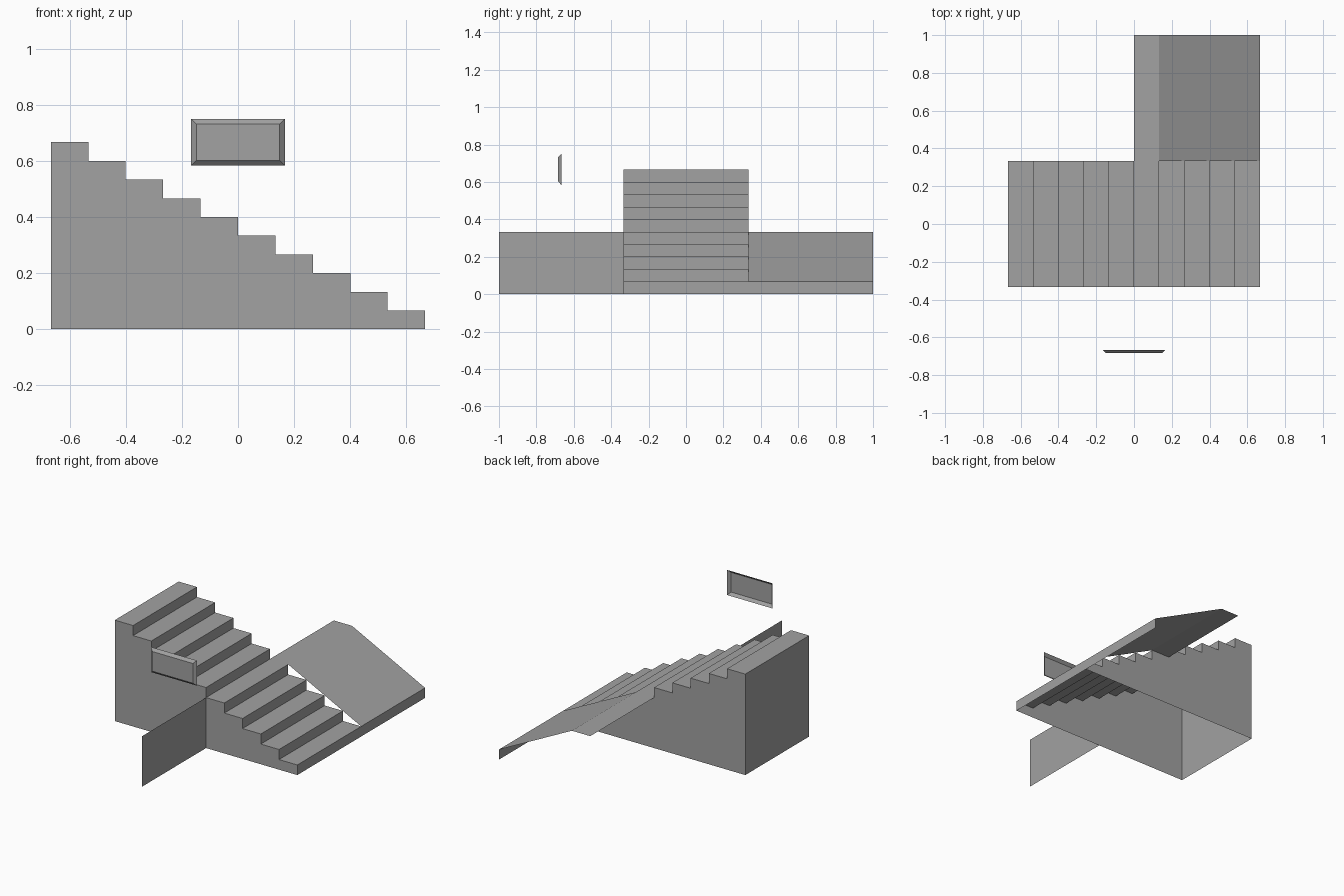
import bpy
import bmesh

old = bpy.data.objects.get("Cube")
if old:
    bpy.data.objects.remove(old, do_unlink=True)

# One plain grey for everything
GREY = (0.36, 0.36, 0.36, 1.0)
grey = bpy.data.materials.new("plain_grey")
grey.use_nodes = True
grey.diffuse_color = GREY
grey.node_tree.nodes["Principled BSDF"].inputs["Base Color"].default_value = GREY

STEPS = 10
RUN = 4 / 30
RISE = 2 / 30
END = STEPS * RUN / 2      # half length of the stairs
SIDE = 1 / 3               # half width of the stairs
MID = STEPS // 2 * RISE    # height of the middle tread


def finish(name, bm):
    mesh = bpy.data.meshes.new(name)
    bm.to_mesh(mesh)
    bm.free()
    mesh.materials.append(grey)
    obj = bpy.data.objects.new(name, mesh)
    bpy.context.collection.objects.link(obj)
    return obj


def sheet(name, path, y0, y1, capped=False):
    """Sweep an x-z path along y, optionally closing both sides."""
    bm = bmesh.new()
    near = [bm.verts.new((x, y0, z)) for x, z in path]
    far = [bm.verts.new((x, y1, z)) for x, z in path]
    for i in range(len(path) - 1):
        bm.faces.new((near[i], near[i + 1], far[i + 1], far[i]))
    if capped:
        bm.faces.new(near[::-1])
        bm.faces.new(far)
    return finish(name, bm)


# Staircase shell, open underneath
profile = [(-END, 0)]
for i in range(STEPS):
    z = (STEPS - i) * RISE
    profile += [(-END + i * RUN, z), (-END + (i + 1) * RUN, z)]
profile.append((END, 0))
sheet("staircase", profile, -SIDE, SIDE, capped=True)

# Ramp beside the lower steps: landing, slope and end lip
sheet("ramp", [(0, MID), (RUN, MID), (END, RISE), (END, 0)], SIDE, 1)

# Thin upright wall in front of the stairs
sheet("side_wall", [(0, MID), (0, 0)], -1, -SIDE)

# Floating panel with bevelled rim, open at the back
bm = bmesh.new()
HALF, LOW, HIGH, BACK = 1 / 6, 0.584, 0.75, -2 / 3
corners = [(-HALF, LOW), (HALF, LOW), (HALF, HIGH), (-HALF, HIGH)]
front = bm.faces.new([bm.verts.new((x, BACK, z)) for x, z in corners])
bm.normal_update()
bmesh.ops.inset_region(bm, faces=[front], thickness=0.018, depth=0.0167,
                       use_boundary=True, use_even_offset=True)
finish("floating_panel", bm)
